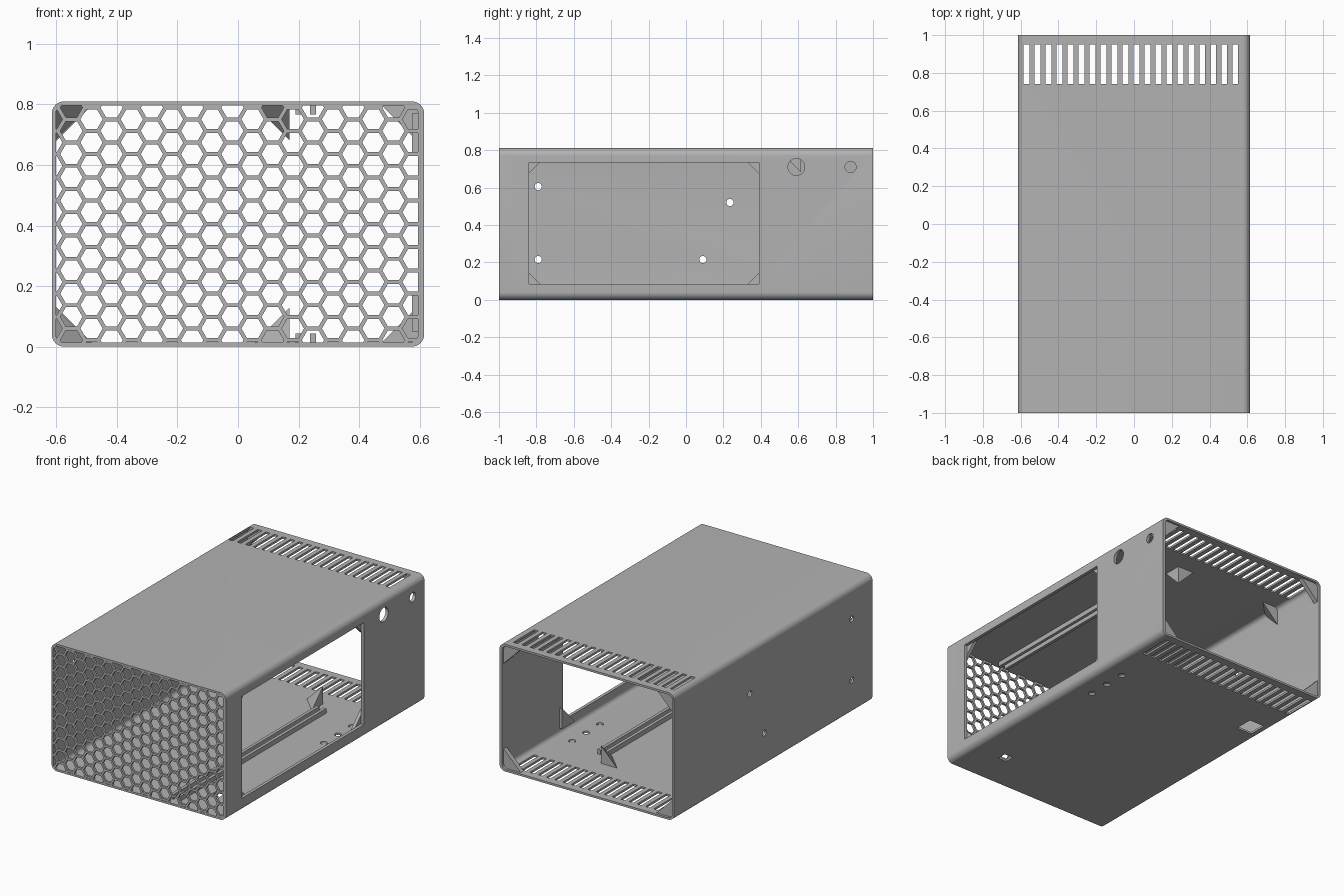
import bpy, bmesh, math

cube = bpy.data.objects.get("Cube")
if cube:
    bpy.data.objects.remove(cube, do_unlink=True)

grey = bpy.data.materials.new("plain grey")
grey.use_nodes = True
grey.diffuse_color = (0.45, 0.45, 0.45, 1)
grey.node_tree.nodes["Principled BSDF"].inputs["Base Color"].default_value = (0.45, 0.45, 0.45, 1)

# Outer half width, height, and the limits of the hollow inside
W, H = 0.615, 0.81
L, R, B, T = -0.602, 0.595, 0.013, 0.797


def prism(bm, pts, axis, lo, hi):
    """Extrude a 2D outline along an axis between two positions."""
    def place(p, d):
        return {"x": (d, p[0], p[1]), "y": (p[0], d, p[1]), "z": (p[0], p[1], d)}[axis]
    low = [bm.verts.new(place(p, lo)) for p in pts]
    high = [bm.verts.new(place(p, hi)) for p in pts]
    bm.faces.new(low)
    bm.faces.new(high[::-1])
    n = len(pts)
    for i in range(n):
        j = (i + 1) % n
        bm.faces.new((low[i], high[i], high[j], low[j]))


def rect(a0, a1, b0, b1):
    return [(a0, b0), (a1, b0), (a1, b1), (a0, b1)]


def round_rect(a0, a1, b0, b1, r, steps=8):
    pts = []
    corners = [(a1 - r, b1 - r), (a0 + r, b1 - r), (a0 + r, b0 + r), (a1 - r, b0 + r)]
    for q, (a, b) in enumerate(corners):
        for i in range(steps + 1):
            t = math.pi / 2 * (q + i / steps)
            pts.append((a + r * math.cos(t), b + r * math.sin(t)))
    return pts


def disc(a, b, r, sides=32):
    return [(a + r * math.cos(2 * math.pi * i / sides),
             b + r * math.sin(2 * math.pi * i / sides)) for i in range(sides)]


def build(name, bm):
    bmesh.ops.recalc_face_normals(bm, faces=bm.faces)
    mesh = bpy.data.meshes.new(name)
    bm.to_mesh(mesh)
    bm.free()
    ob = bpy.data.objects.new(name, mesh)
    bpy.context.collection.objects.link(ob)
    mesh.materials.append(grey)
    return ob


def select(ob):
    bpy.ops.object.select_all(action="DESELECT")
    ob.select_set(True)
    bpy.context.view_layer.objects.active = ob


def cut(ob, bm):
    cutter = build("cutter", bm)
    cutter.hide_render = True
    mod = ob.modifiers.new("cut", "BOOLEAN")
    mod.operation = "DIFFERENCE"
    mod.solver = "EXACT"
    mod.object = cutter
    select(ob)
    bpy.ops.object.modifier_apply(modifier=mod.name)
    bpy.data.objects.remove(cutter, do_unlink=True)


# Rounded sleeve
bm = bmesh.new()
prism(bm, round_rect(-W, W, 0, H, 0.04), "y", -1, 1)
shell = build("case_shell", bm)
bm = bmesh.new()
prism(bm, round_rect(L, R, B, T, 0.027), "y", -1.1, 1.1)
cut(shell, bm)

# Vent slots through the roof and floor, side window, round and square holes
bm = bmesh.new()
for i in range(20):
    x = -0.569 + i * 0.0582
    prism(bm, rect(x - 0.015, x + 0.015, 0.74, 0.95), "z", -0.1, 0.9)
prism(bm, rect(-0.84, 0.39, 0.085, 0.735), "x", 0.5, 0.7)
prism(bm, disc(0.59, 0.71, 0.045), "x", 0.5, 0.7)
prism(bm, disc(0.88, 0.71, 0.03), "x", 0.5, 0.7)
for y, z in ((-0.79, 0.605), (-0.79, 0.215), (0.235, 0.52), (0.09, 0.215)):
    prism(bm, disc(y, z, 0.019, 20), "x", -0.7, -0.5)
for y in (0.18, 0.32, 0.46):
    prism(bm, disc(0.48, y, 0.021, 20), "z", -0.1, 0.1)
prism(bm, rect(-0.56, -0.45, 0.42, 0.54), "z", -0.1, 0.1)
prism(bm, rect(0.35, 0.41, -0.77, -0.71), "z", -0.1, 0.1)
cut(shell, bm)
select(shell)
bpy.ops.object.shade_smooth_by_angle(angle=math.radians(30))

# Honeycomb front grille
bm = bmesh.new()
prism(bm, rect(L, R, B, T), "y", -1, -0.985)
grille = build("front_grille", bm)
bm = bmesh.new()
pitch = 0.0768
for col in range(19):
    x = -0.617 + col * pitch * math.sqrt(3) / 2
    for row in range(12):
        z = -0.017 + (row + 0.5 * (col % 2)) * pitch
        prism(bm, disc(x, z, 0.0368, 6), "y", -1.1, -0.9)
cut(grille, bm)

# Corner plates of the open back
bm = bmesh.new()
for x, sx in ((L, 1), (R, -1)):
    for z, sz in ((B, 1), (T, -1)):
        prism(bm, [(x, z), (x + sx * 0.12, z), (x, z + sz * 0.12)], "y", 0.955, 0.985)
build("back_corner_plates", bm)

# Corner plates behind the side window
bm = bmesh.new()
for y, sy in ((-0.875, 1), (0.425, -1)):
    for z, sz in ((0.05, 1), (0.77, -1)):
        prism(bm, [(y, z), (y + sy * 0.13, z), (y, z + sz * 0.13)], "x", 0.575, R)
build("window_corner_plates", bm)

# Pairs of guide rails on the floor and roof
bm = bmesh.new()
for x in (0.19, 0.238):
    for z0, z1 in ((B, B + 0.03), (T - 0.03, T)):
        prism(bm, rect(x, x + 0.02, z0, z1), "y", -0.95, 0.52)
build("guide_rails", bm)

# Sloped corner stops inside the bay
bm = bmesh.new()
for x, sx in ((L, 1), (0.17, -1)):
    for z, sz in ((B, 1), (T, -1)):
        a = bm.verts.new((x, 0.615, z))
        b = bm.verts.new((x + sx * 0.115, 0.615, z))
        c = bm.verts.new((x, 0.615, z + sz * 0.115))
        d = bm.verts.new((x, 0.5, z))
        for f in ((a, b, c), (a, b, d), (a, c, d), (b, c, d)):
            bm.faces.new(f)
build("bay_corner_stops", bm)
